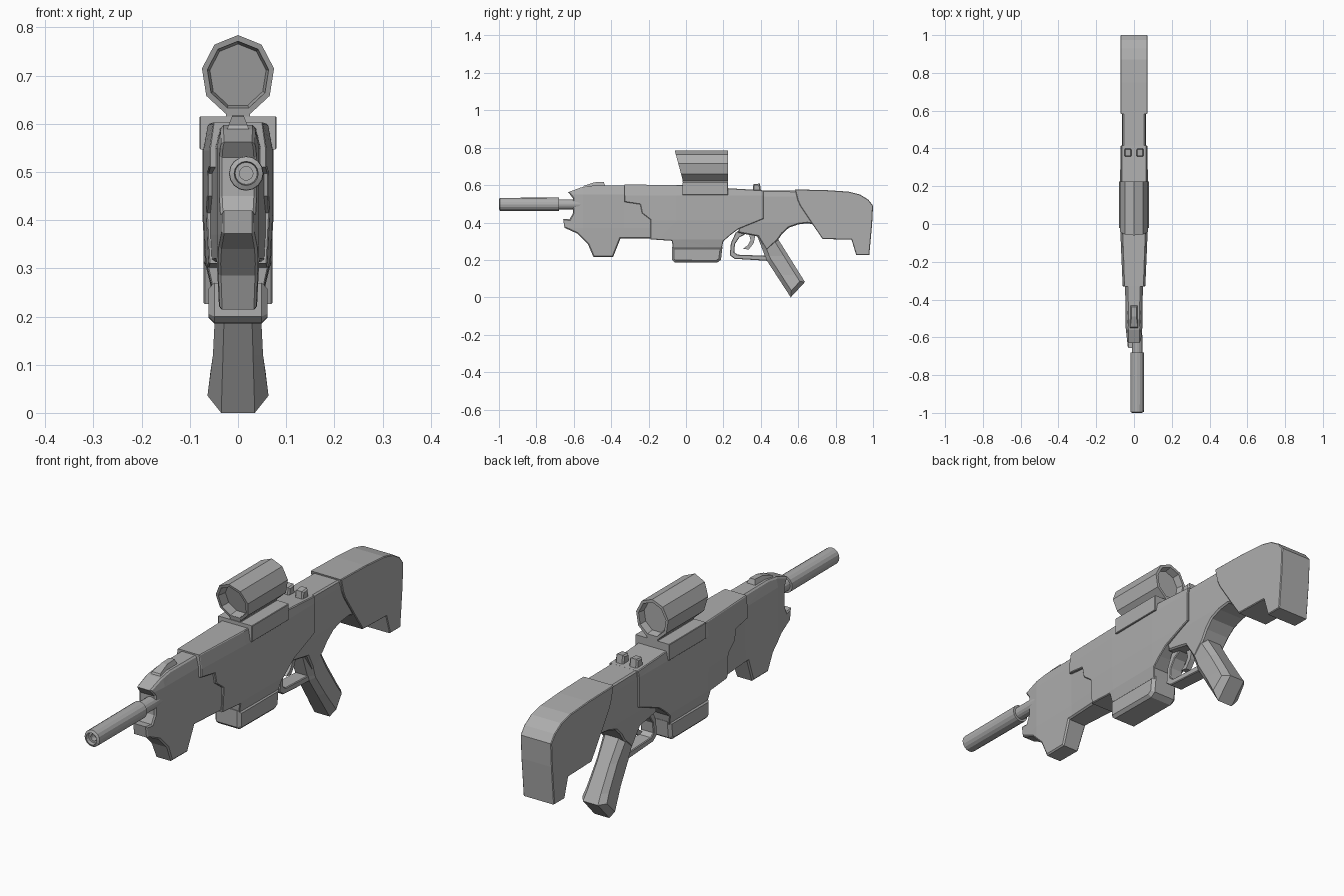
import bpy, bmesh, math
from mathutils import Vector

if "Cube" in bpy.data.objects:
    bpy.data.objects.remove(bpy.data.objects["Cube"])

gray = bpy.data.materials.new("metal_gray")
gray.diffuse_color = (0.42, 0.42, 0.42, 1)
gray.use_nodes = True
gray.node_tree.nodes["Principled BSDF"].inputs["Base Color"].default_value = gray.diffuse_color


def lerp_table(v, table):
    """Piecewise linear lookup."""
    if v <= table[0][0]:
        return table[0][1]
    for (a, fa), (b, fb) in zip(table, table[1:]):
        if v <= b:
            return fa + (fb - fa) * (v - a) / (b - a)
    return table[-1][1]


def finish(name, bm):
    bmesh.ops.recalc_face_normals(bm, faces=bm.faces)
    me = bpy.data.meshes.new(name)
    bm.to_mesh(me)
    bm.free()
    me.materials.append(gray)
    ob = bpy.data.objects.new(name, me)
    bpy.context.collection.objects.link(ob)
    return ob


def slab(name, profile, half, chamfer=0.0, width=None, y_cuts=(), z_cuts=(), x=0.0):
    """Side profile (y, z) extruded across x, rim chamfered, width scaled by width(y, z)."""
    bm = bmesh.new()
    face = bm.faces.new([bm.verts.new((-half, y, z)) for y, z in profile])
    ext = bmesh.ops.extrude_face_region(bm, geom=[face], use_keep_orig=True)
    moved = [g for g in ext["geom"] if isinstance(g, bmesh.types.BMVert)]
    bmesh.ops.translate(bm, verts=moved, vec=(2 * half, 0, 0))
    bmesh.ops.recalc_face_normals(bm, faces=bm.faces)
    if chamfer:
        rim = [e for e in bm.edges if abs(e.verts[0].co.x - e.verts[1].co.x) < 1e-6]
        bmesh.ops.bevel(bm, geom=rim, offset=chamfer, segments=1, affect='EDGES')
    cuts = [((0, c, 0), (0, 1, 0)) for c in y_cuts] + [((0, 0, c), (0, 0, 1)) for c in z_cuts]
    for co, no in cuts:
        bmesh.ops.bisect_plane(bm, geom=bm.verts[:] + bm.edges[:] + bm.faces[:],
                               plane_co=co, plane_no=no)
    if width:
        for v in bm.verts:
            v.co.x *= width(v.co.y, v.co.z) / half
    for v in bm.verts:
        v.co.x += x
    bmesh.ops.triangulate(bm, faces=[f for f in bm.faces if len(f.verts) > 4])
    return finish(name, bm)


def rings(name, loops):
    """Skin a list of equal point loops, capping both ends."""
    bm = bmesh.new()
    vs = [[bm.verts.new(p) for p in loop] for loop in loops]
    n = len(vs[0])
    for a, b in zip(vs, vs[1:]):
        for i in range(n):
            j = (i + 1) % n
            bm.faces.new((a[i], a[j], b[j], b[i]))
    bm.faces.new(vs[0])
    bm.faces.new(vs[-1])
    return finish(name, bm)


def box(name, x0, x1, y0, y1, z0, z1, chamfer=0.0):
    return slab(name, [(y0, z0), (y1, z0), (y1, z1), (y0, z1)], (x1 - x0) / 2,
                chamfer, x=(x0 + x1) / 2)


# Front handguard with the lower hand stop
slab("handguard",
     [(-.63, .562), (-.56, .588), (-.50, .597), (-.28, .597), (-.17, .50), (-.17, .313),
      (-.35, .315), (-.39, .215), (-.495, .215), (-.525, .285), (-.58, .34), (-.65, .372),
      (-.657, .42), (-.622, .417), (-.605, .45), (-.605, .53)], .045, .006,
     lambda y, z: lerp_table(y, [(-.65, .033), (-.55, .044), (-.33, .047), (-.19, .058)])
     * lerp_table(z, [(.215, .85), (.37, 1), (.55, 1), (.6, .75)]),
     y_cuts=(-.55, -.33), z_cuts=(.37, .55))

# Main receiver with stepped front edge
slab("receiver",
     [(-.33, .603), (-.02, .600), (.23, .583), (.415, .572), (.415, .42), (.28, .365),
      (.24, .335), (.20, .30), (.19, .255), (-.07, .255), (-.075, .302), (-.19, .31),
      (-.19, .415), (-.235, .45), (-.245, .497), (-.33, .51)], .07, .003,
     lambda y, z: lerp_table(y, [(-.33, .06), (-.05, .072), (.2, .074), (.42, .071)])
     * lerp_table(z, [(.255, .74), (.31, .92), (.41, 1), (.545, 1), (.6, .86)]),
     y_cuts=(-.05, .2), z_cuts=(.31, .41, .545))

# Magazine
slab("magazine", [(-.075, .27), (-.075, .2), (-.06, .187), (.165, .185), (.187, .2), (.195, .27)],
     .061, .012)

# Rear body between receiver and stock
slab("rear_body",
     [(.39, .572), (.60, .570), (.66, .50), (.70, .385), (.65, .396), (.60, .39), (.55, .372),
      (.515, .34), (.49, .305), (.43, .25), (.385, .325), (.28, .345), (.28, .40)], .064, .006,
     lambda y, z: lerp_table(z, [(.25, .05), (.4, .064), (.54, .064), (.58, .058)]),
     z_cuts=(.4, .54))

# Shoulder stock
slab("stock",
     [(.583, .577), (.75, .573), (.87, .565), (.93, .55), (.975, .522), (1.0, .49), (.995, .39),
      (.98, .226), (.91, .226), (.885, .308), (.73, .312), (.68, .385), (.61, .49), (.597, .52)],
     .072, .003)

# Pistol grip
slab("pistol_grip", [(.56, .0), (.636, .082), (.49, .315), (.45, .36), (.38, .33), (.43, .20)],
     .055, .022,
     lambda y, z: lerp_table(z, [(0, .058), (.04, .064), (.12, .052), (.22, .047), (.35, .055)]),
     z_cuts=(.12, .22))

# Trigger guard and trigger
slab("trigger_guard",
     [(.30, .37), (.265, .345), (.24, .29), (.234, .225), (.26, .206), (.44, .195), (.43, .222),
      (.275, .228), (.258, .242), (.262, .285), (.285, .32), (.33, .345)], .03, .003)
slab("trigger", [(.335, .345), (.372, .34), (.362, .29), (.335, .255), (.305, .26), (.33, .278),
                 (.345, .305)], .012)

# Silenced barrel with hollow muzzle, set slightly to one side
rings("barrel", [[(.017 + r * math.cos(a), y, .497 + r * math.sin(a))
                  for a in [2 * math.pi * i / 16 for i in range(16)]]
                 for y, r in [(-.96, .014), (-.985, .014), (-.985, .023), (-1.0, .025),
                              (-.995, .035), (-.68, .036), (-.68, .027), (-.60, .027),
                              (-.48, .024)]])

# Front sight ramp
slab("front_sight", [(-.555, .58), (-.545, .597), (-.49, .615), (-.44, .617), (-.43, .59)], .022,
     width=lambda y, z: lerp_table(z, [(.58, .026), (.617, .012)]))

# Scope mount and neck
box("scope_mount", -.08, .08, -.02, .225, .547, .615, .002)
slab("scope_neck", [(-.015, .605), (.225, .605), (.225, .632), (-.02, .632)], .025)


# Nine-sided scope with recessed lenses and a slanted front
def scope_loop(scale, y, slant):
    pts = []
    for i in range(9):
        a = math.radians(90 + 40 * i)
        z = .70 + .084 * scale * math.sin(a)
        pts.append((.076 * scale * math.cos(a), y + (slant * (.784 - z)), z))
    return pts


rings("scope", [scope_loop(.78, -.02, .27), scope_loop(.85, -.06, .27), scope_loop(1, -.06, .27),
                scope_loop(1, .225, 0), scope_loop(.85, .225, 0), scope_loop(.78, .195, 0)])

# Rear sight posts
for side, label in ((-1, "left"), (1, "right")):
    slab("rear_sight_" + label, [(.355, .56), (.36, .605), (.395, .608), (.402, .56)], .019, .006,
         x=side * .032)
